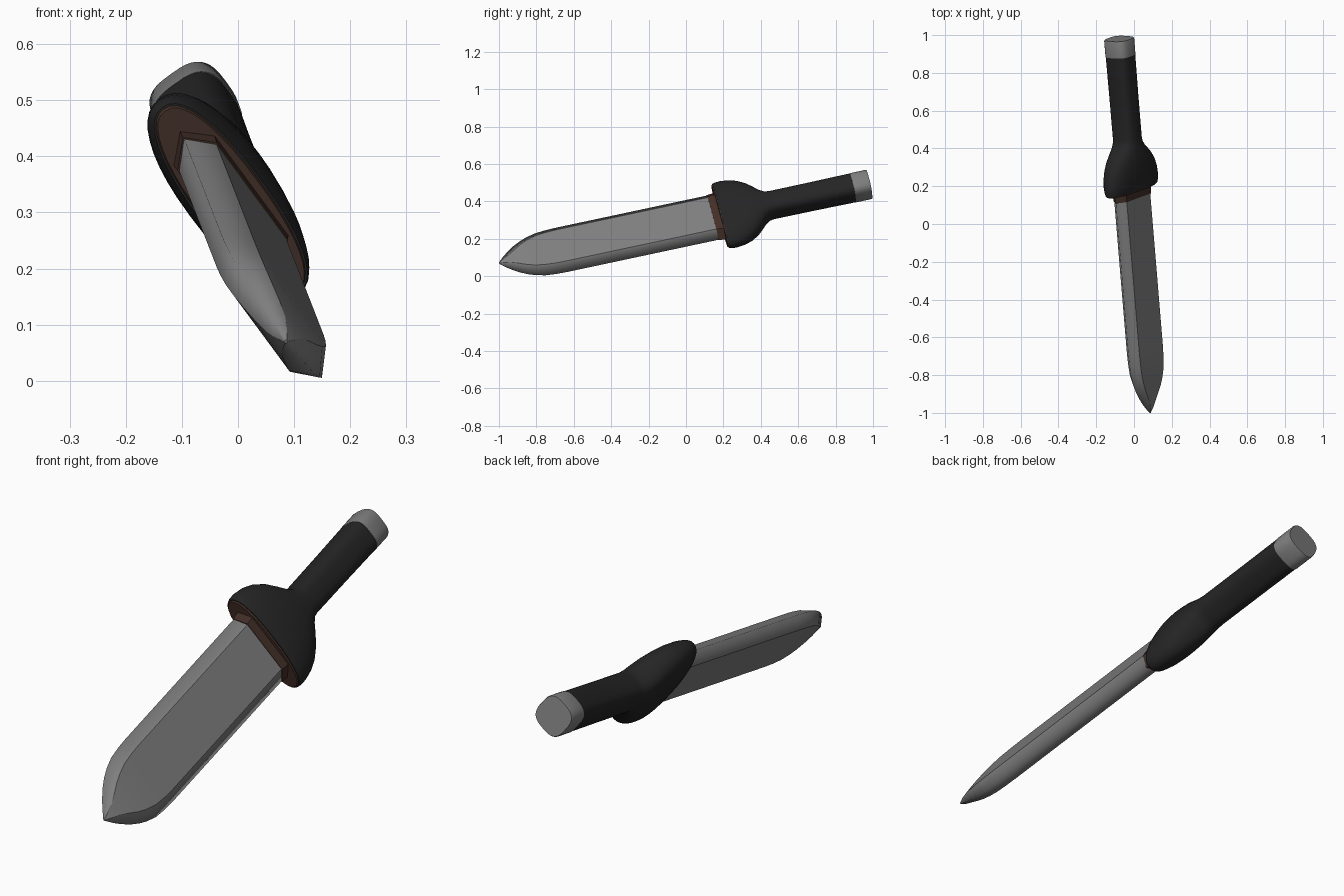
import bpy, bmesh, math
from mathutils import Matrix, Vector

cube = bpy.data.objects.get("Cube")
if cube:
    bpy.data.objects.remove(cube, do_unlink=True)


def material(name, color):
    m = bpy.data.materials.new(name)
    m.use_nodes = True
    m.diffuse_color = (*color, 1)
    bsdf = next(n for n in m.node_tree.nodes if n.type == 'BSDF_PRINCIPLED')
    bsdf.inputs["Base Color"].default_value = (*color, 1)
    return m


STEEL = material("steel_grey", (0.21, 0.21, 0.21))
BLACK = material("grip_black", (0.018, 0.018, 0.018))
BROWN = material("leather_brown", (0.055, 0.028, 0.02))

# Dagger frame: local x = blade width, y = blade thickness, z = towards the tip
along = Vector((0.083, -1, -0.213)).normalized()
width = Vector((0.58, 0.21, -0.787))
width = (width - along * width.dot(along)).normalized()
thick = along.cross(width)
frame = Matrix((width, thick, along)).transposed().to_4x4()
frame.translation = (0.0025, 0, 0.283)


def loft(name, mat, rings, ridges=()):
    """Skin a list of (distance, outline) rings; ridge columns stay sharp."""
    bm = bmesh.new()
    rows = [[bm.verts.new((x, y, s)) for x, y in pts] for s, pts in rings]
    n = len(rows[0])
    for a, b in zip(rows, rows[1:]):
        for i in range(n):
            j = (i + 1) % n
            bm.faces.new((a[i], a[j], b[j], b[i]))
        for i in ridges:
            bm.edges.get((a[i], b[i])).smooth = False
    for f in bm.faces:
        f.smooth = True
    for row in (rows[0], rows[-1]):
        cap = bm.faces.new(row)
        for e in cap.edges:
            e.smooth = False
    bmesh.ops.recalc_face_normals(bm, faces=bm.faces)
    mesh = bpy.data.meshes.new(name)
    bm.to_mesh(mesh)
    bm.free()
    mesh.materials.append(mat)
    obj = bpy.data.objects.new(name, mesh)
    obj.matrix_world = frame
    bpy.context.collection.objects.link(obj)
    return obj


def rounded(a, b, p, n=40):
    """Superellipse outline with half sizes a and b."""
    def power(v):
        return math.copysign(abs(v) ** (2 / p), v)
    angles = [2 * math.pi * i / n for i in range(n)]
    return [(a * power(math.cos(t)), b * power(math.sin(t))) for t in angles]


def hexagon(half, bevel, t):
    """Flat-faced blade section with a bevel to each cutting edge."""
    f = half - bevel
    return [(half, 0), (f, t), (-f, t), (-half, 0), (-f, -t), (f, -t)]


# Blade: straight sides, then a leaf-shaped point
blade = []
for s, half in [(-0.2, 0.15), (0.3, 0.15), (0.68, 0.15), (0.74, 0.148), (0.8, 0.142),
                (0.85, 0.128), (0.89, 0.111), (0.93, 0.088), (0.965, 0.062),
                (0.995, 0.036), (1.026, 0.003)]:
    taper = (half / 0.15) ** 0.7
    blade.append((s, hexagon(half, min(0.043, half * 0.6), 0.041 * taper)))
loft("blade", STEEL, blade, ridges=(1, 2, 4, 5))

# Leather collar around the blade root
loft("blade_collar", BROWN,
     [(-0.2, hexagon(0.158, 0.044, 0.046)), (-0.145, hexagon(0.153, 0.043, 0.043))],
     ridges=range(6))

# Leather face closing the front of the guard
loft("guard_face", BROWN,
     [(-0.196, rounded(0.209, 0.064, 2.3)), (-0.184, rounded(0.203, 0.059, 2.3))])

# Grip flaring into the guard: distance, half width, half thickness, squareness
hilt = [(-0.92, 0.071, 0.07, 3), (-0.7, 0.069, 0.069, 3), (-0.47, 0.068, 0.069, 3),
        (-0.445, 0.074, 0.071, 2.8), (-0.42, 0.095, 0.073, 2.6), (-0.39, 0.132, 0.077, 2.4),
        (-0.36, 0.164, 0.08, 2.3), (-0.32, 0.191, 0.081, 2.3), (-0.28, 0.206, 0.081, 2.3),
        (-0.235, 0.214, 0.077, 2.3), (-0.205, 0.214, 0.07, 2.3), (-0.19, 0.21, 0.065, 2.3)]
loft("grip_and_guard", BLACK, [(s, rounded(a, b, p)) for s, a, b, p in hilt])

# Metal pommel cap
loft("pommel", STEEL,
     [(s, rounded(r, r, 3)) for s, r in [(-1.006, 0.069), (-1.0, 0.0715), (-0.915, 0.0715)]])
